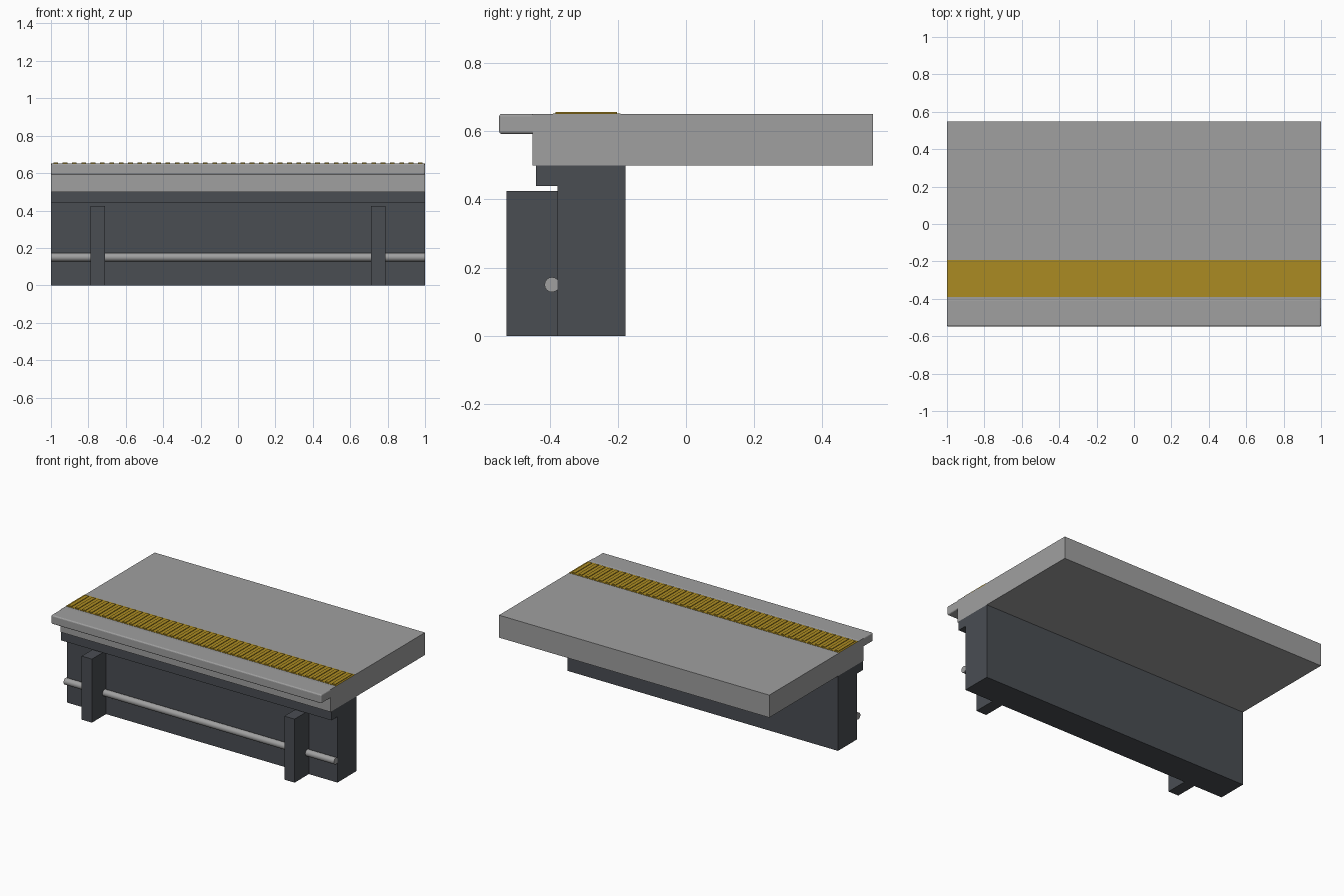
import bpy, bmesh, math

if "Cube" in bpy.data.objects:
    bpy.data.objects.remove(bpy.data.objects["Cube"])


def material(name, rgb):
    m = bpy.data.materials.new(name)
    m.diffuse_color = (*rgb, 1)
    m.use_nodes = True
    m.node_tree.nodes["Principled BSDF"].inputs["Base Color"].default_value = m.diffuse_color
    return m


GREY = material("concrete", (0.35, 0.35, 0.35))
DARK = material("dark_concrete", (0.068, 0.075, 0.086))
YELLOW = material("tactile_yellow", (0.41, 0.26, 0.016))


def finish(name, bm, mat):
    bmesh.ops.recalc_face_normals(bm, faces=bm.faces)
    me = bpy.data.meshes.new(name)
    bm.to_mesh(me)
    bm.free()
    ob = bpy.data.objects.new(name, me)
    bpy.context.collection.objects.link(ob)
    me.materials.append(mat)
    return ob


def add_box(bm, x, y, z):
    """Box from (min, max) ranges."""
    for v in bmesh.ops.create_cube(bm, size=1)["verts"]:
        v.co = [(a + b) / 2 + c * (b - a) for c, (a, b) in zip(v.co, (x, y, z))]


def box(name, x, y, z, mat):
    bm = bmesh.new()
    add_box(bm, x, y, z)
    return finish(name, bm, mat)


FULL = (-1, 1)

# Platform slab and the rounded edge coping
box("platform_slab", FULL, (-0.45, 0.548), (0.5, 0.65), GREY)
coping = box("edge_coping", FULL, (-0.548, -0.40), (0.592, 0.651), GREY)
bev = coping.modifiers.new("rounding", "BEVEL")
bev.width = 0.008
bev.segments = 3

# Supporting wall with a ledge under the slab
box("support_wall", FULL, (-0.377, -0.178), (0, 0.5), DARK)
box("wall_ledge", FULL, (-0.44, -0.377), (0.44, 0.5), DARK)

# Buttress posts
for side, x in (("left", -0.75), ("right", 0.75)):
    box(side + "_buttress", (x - 0.038, x + 0.038), (-0.527, -0.377), (0, 0.425), DARK)

# Conduit pipe along the wall
bpy.ops.mesh.primitive_cylinder_add(vertices=16, radius=0.022, depth=2,
                                    location=(0, -0.393, 0.15),
                                    rotation=(0, math.pi / 2, 0))
pipe = bpy.context.object
pipe.name = "conduit_pipe"
pipe.data.materials.append(GREY)
bpy.ops.object.shade_smooth_by_angle()

# Tactile warning strip: thin base plate and raised ribs
box("tactile_base", FULL, (-0.39, -0.192), (0.645, 0.652), YELLOW)
bm = bmesh.new()
for i in range(40):
    x = -0.975 + 0.05 * i
    add_box(bm, (x - 0.0125, x + 0.0125), (-0.383, -0.202), (0.651, 0.656))
finish("tactile_ribs", bm, YELLOW)
